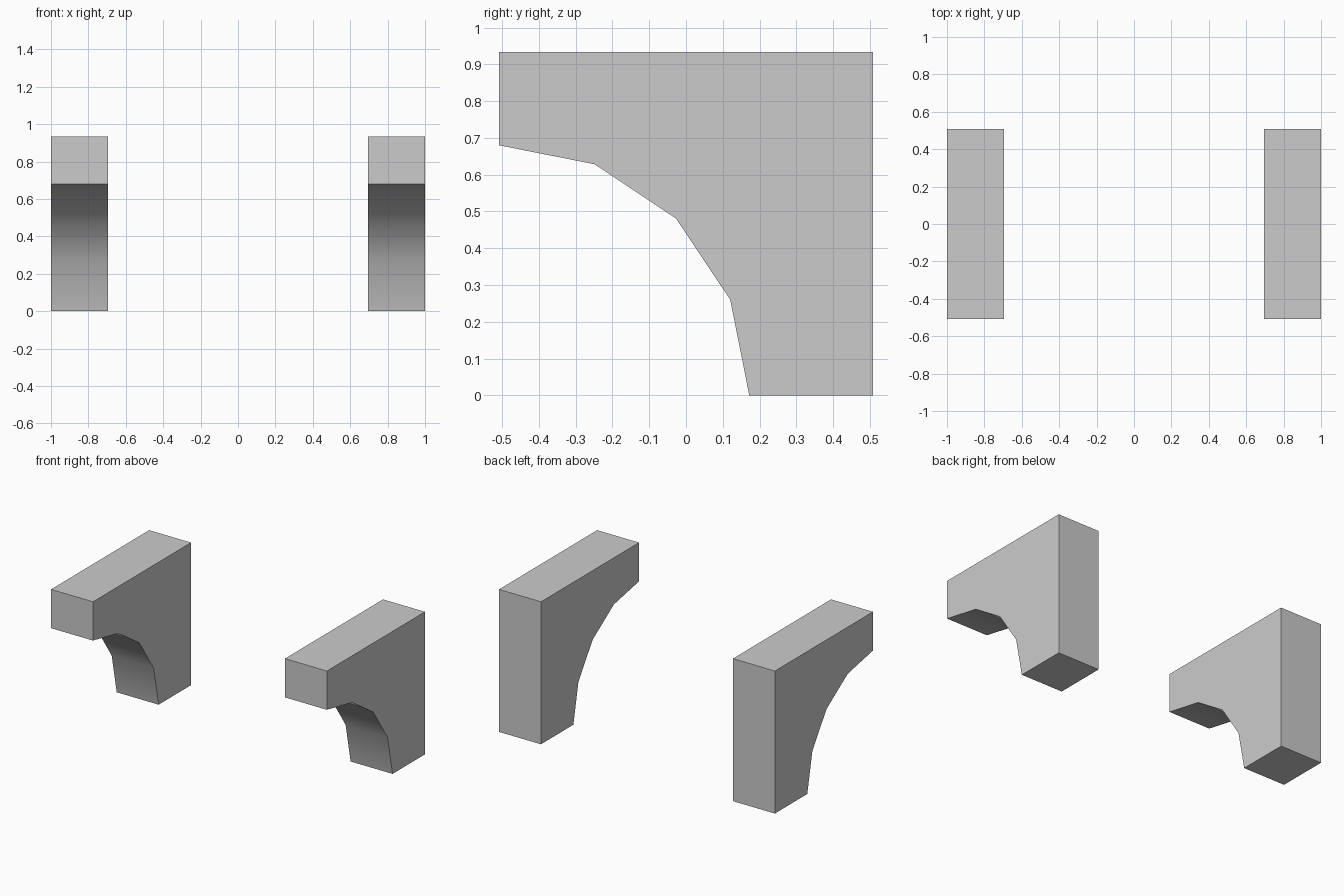
import bpy, bmesh, math

cube = bpy.data.objects.get("Cube")
if cube:
    bpy.data.objects.remove(cube, do_unlink=True)

DEPTH, HEIGHT, RADIUS = 1.016, 0.934, 0.68
INNER_X, OUTER_X = 0.696, 1.0
SEGMENTS = 4

grey = bpy.data.materials.new("plain_grey")
grey.use_nodes = True
colour = (0.6, 0.6, 0.6, 1)
grey.diffuse_color = colour
grey.node_tree.nodes["Principled BSDF"].inputs["Base Color"].default_value = colour


def bracket_profile():
    """Side outline: a block with a quarter circle cut from the lower front."""
    front, back = -DEPTH / 2, DEPTH / 2
    arc = []
    for i in range(SEGMENTS + 1):
        a = math.pi / 2 * i / SEGMENTS
        arc.append((front + RADIUS * math.sin(a), RADIUS * math.cos(a)))
    return arc + [(back, 0), (back, HEIGHT), (front, HEIGHT)]


def make_bracket(name, x_start, x_end):
    bm = bmesh.new()
    side = bm.faces.new([bm.verts.new((x_start, y, z)) for y, z in bracket_profile()])
    extruded = bmesh.ops.extrude_face_region(bm, geom=[side], use_keep_orig=True)
    moved = [v for v in extruded["geom"] if isinstance(v, bmesh.types.BMVert)]
    bmesh.ops.translate(bm, verts=moved, vec=(x_end - x_start, 0, 0))
    bmesh.ops.recalc_face_normals(bm, faces=bm.faces)
    mesh = bpy.data.meshes.new(name)
    bm.to_mesh(mesh)
    bm.free()
    mesh.materials.append(grey)
    obj = bpy.data.objects.new(name, mesh)
    bpy.context.collection.objects.link(obj)
    # Smooth the curved underside, keep the block edges sharp
    bpy.ops.object.select_all(action='DESELECT')
    obj.select_set(True)
    bpy.context.view_layer.objects.active = obj
    bpy.ops.object.shade_smooth_by_angle(angle=math.radians(30))


# Matching pair of brackets
make_bracket("left_bracket", INNER_X, OUTER_X)
make_bracket("right_bracket", -OUTER_X, -INNER_X)
